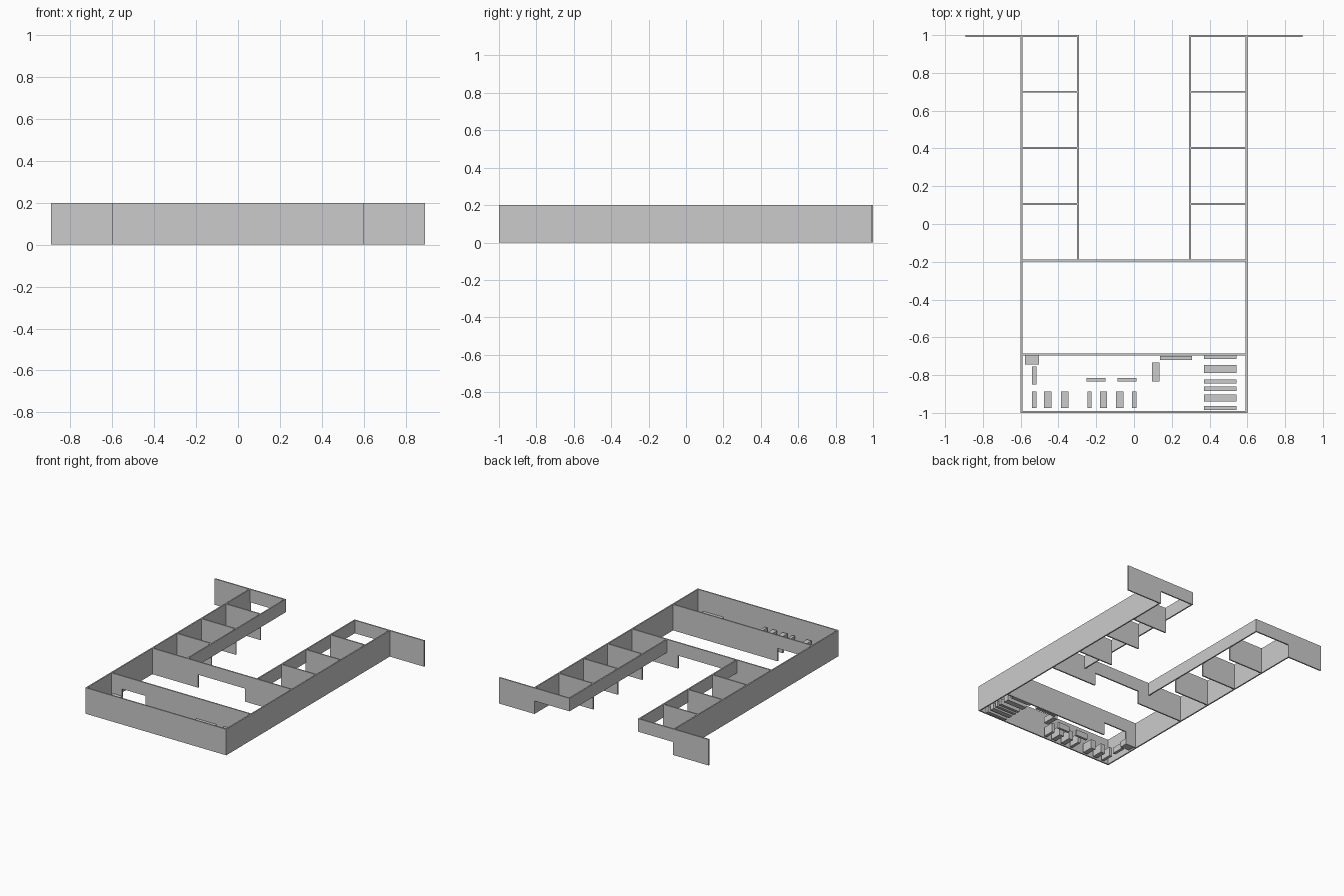
import bpy, bmesh

if "Cube" in bpy.data.objects:
    bpy.data.objects.remove(bpy.data.objects["Cube"])

H, DOOR, T = 0.2, 0.1, 0.01   # wall height, opening height, wall thickness


def build(name, boxes):
    """One object made of boxes given as (x0, x1, y0, y1, z0, z1)."""
    bm = bmesh.new()
    for x0, x1, y0, y1, z0, z1 in boxes:
        for v in bmesh.ops.create_cube(bm, size=1)["verts"]:
            v.co.x = x1 if v.co.x > 0 else x0
            v.co.y = y1 if v.co.y > 0 else y0
            v.co.z = z1 if v.co.z > 0 else z0
    mesh = bpy.data.meshes.new(name)
    bm.to_mesh(mesh)
    bm.free()
    obj = bpy.data.objects.new(name, mesh)
    bpy.context.collection.objects.link(obj)
    return obj


def wall_x(x0, x1, y, z0=0):
    return (x0, x1, y - T / 2, y + T / 2, z0, H)


def wall_y(x, y0, y1, z0=0):
    return (x - T / 2, x + T / 2, y0, y1, z0, H)


OUT, INN, END = 0.595, 0.297, 0.892
BACK, HALL, FRONT_ROOM = 0.995, -0.193, -0.69

# Outer shell
build("front_wall", [wall_x(-OUT, OUT, -0.995)])
for side, s in (("left", -1), ("right", 1)):
    span = lambda a, b: sorted((s * a, s * b))
    build(side + "_outer_wall", [wall_y(s * OUT, -1, 1)])
    # Back wing wall and the raised lintels around the open bays
    build(side + "_back_wall", [wall_x(*span(OUT, END), BACK)])
    build(side + "_back_lintel", [wall_x(*span(INN, OUT), BACK, DOOR)])
    build(side + "_corridor_lintel", [wall_y(s * INN, HALL, 1, DOOR)])
    # Room dividers
    build(side + "_room_dividers",
          [wall_x(*span(INN, OUT), y) for y in (0.7, 0.402, 0.105)])

# Hall wall with a wide central opening
build("hall_wall", [wall_x(-OUT, -0.2, HALL), wall_x(0.2, OUT, HALL),
                    wall_x(-0.2, 0.2, HALL, DOOR)])

# Front room wall with a doorway on the left
build("front_room_wall", [wall_x(-OUT, -0.5, FRONT_ROOM),
                          wall_x(-0.3, OUT, FRONT_ROOM),
                          wall_x(-0.5, -0.3, FRONT_ROOM, DOOR)])

# Row of shelves along the front wall
build("front_shelves", [(x, x + w, -0.975, -0.887, 0, 0.07) for x, w in (
    (-0.54, 0.023), (-0.476, 0.038), (-0.386, 0.038), (-0.247, 0.023),
    (-0.18, 0.038), (-0.094, 0.038), (-0.01, 0.023))])

# Stack of shelves on the right
build("right_shelves", [(0.37, 0.542, y, y + d, 0, 0.045) for y, d in (
    (-0.715, 0.022), (-0.79, 0.022), (-0.768, 0.022), (-0.845, 0.022),
    (-0.883, 0.022), (-0.94, 0.038), (-0.986, 0.022))])

# Tables, counter and cabinets
build("tables", [(x, x + 0.1, -0.833, -0.815, 0, 0.045) for x in (-0.252, -0.087)])
build("counter", [(0.096, 0.135, -0.833, -0.732, 0, 0.045),
                  (0.137, 0.308, -0.72, -0.7, 0, 0.045)])
build("cabinets", [(-0.576, -0.502, -0.745, -0.695, 0, 0.045),
                   (-0.54, -0.517, -0.85, -0.754, 0, 0.045)])
